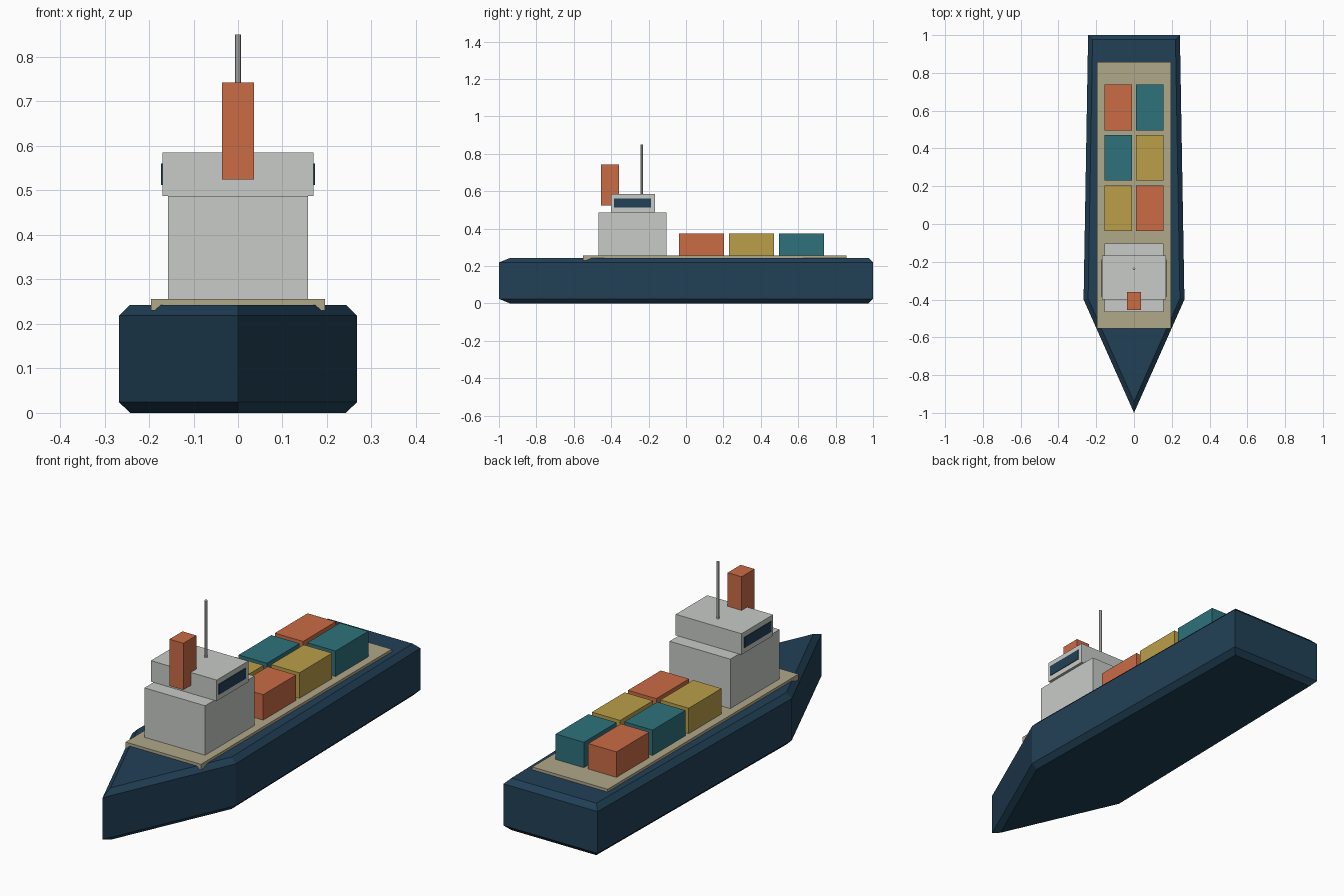
import bpy, bmesh

if "Cube" in bpy.data.objects:
    bpy.data.objects.remove(bpy.data.objects["Cube"])


def material(name, rgb):
    m = bpy.data.materials.new(name)
    lin = [((c / 255 + 0.055) / 1.055) ** 2.4 for c in rgb]
    m.diffuse_color = (*lin, 1)
    m.use_nodes = True
    m.node_tree.nodes["Principled BSDF"].inputs["Base Color"].default_value = m.diffuse_color
    return m


NAVY = material("navy blue", (33, 64, 86))
SAND = material("deck sand", (176, 168, 138))
GREY = material("light grey", (200, 203, 199))
ORANGE = material("rust orange", (202, 108, 69))
TEAL = material("teal", (46, 114, 124))
YELLOW = material("mustard yellow", (186, 159, 73))


def finish(bm, name, mat):
    bmesh.ops.recalc_face_normals(bm, faces=bm.faces)
    me = bpy.data.meshes.new(name)
    bm.to_mesh(me)
    bm.free()
    me.materials.append(mat)
    ob = bpy.data.objects.new(name, me)
    bpy.context.collection.objects.link(ob)
    return ob


def box(name, x, y, z, mat):
    bm = bmesh.new()
    bmesh.ops.create_cube(bm, size=1)
    for v in bm.verts:
        for i, (lo, hi) in enumerate((x, y, z)):
            v.co[i] = lo if v.co[i] < 0 else hi
    return finish(bm, name, mat)


# Hull: extruded plan outline with chamfered top and bottom rims
H = 0.243
bm = bmesh.new()
outline = [(0, -1), (0.267, -0.4), (0.243, 1), (-0.243, 1), (-0.267, -0.4)]
base = bm.faces.new([bm.verts.new((x, y, 0)) for x, y in outline])
ext = bmesh.ops.extrude_face_region(bm, geom=[base], use_keep_orig=True)
for v in ext["geom"]:
    if isinstance(v, bmesh.types.BMVert):
        v.co.z = H
bmesh.ops.recalc_face_normals(bm, faces=bm.faces)
rims = [e for e in bm.edges if abs(e.verts[0].co.z - e.verts[1].co.z) < 1e-5]
bmesh.ops.bevel(bm, geom=rims, offset=0.024, segments=1, affect='EDGES')
finish(bm, "hull", NAVY)

# Deck plate
box("deck", (-0.195, 0.195), (-0.552, 0.857), (0.23, 0.256), SAND)

# Superstructure
box("cabin", (-0.157, 0.157), (-0.467, -0.103), (0.25, 0.487), GREY)
box("bridge", (-0.17, 0.17), (-0.4, -0.167), (0.487, 0.585), GREY)
box("funnel", (-0.036, 0.036), (-0.455, -0.359), (0.524, 0.742), ORANGE)

# Side windows of the bridge
for side, s in (("left", -1), ("right", 1)):
    box(f"bridge_window_{side}", tuple(sorted((s * 0.166, s * 0.173))),
        (-0.386, -0.187), (0.512, 0.561), NAVY)

# Mast
bm = bmesh.new()
bmesh.ops.create_cone(bm, cap_ends=True, segments=8, radius1=0.007,
                      radius2=0.007, depth=0.28)
bmesh.ops.translate(bm, verts=bm.verts, vec=(0, -0.237, 0.71))
finish(bm, "mast", GREY)

# Cargo containers: three rows of two
rows = [(YELLOW, ORANGE), (TEAL, YELLOW), (ORANGE, TEAL)]
for r, pair in enumerate(rows):
    yc = 0.083 + 0.267 * r
    for xc, mat in zip((-0.084, 0.084), pair):
        box(f"container_{r + 1}_{'left' if xc < 0 else 'right'}",
            (xc - 0.073, xc + 0.073), (yc - 0.121, yc + 0.121),
            (0.25, 0.375), mat)
